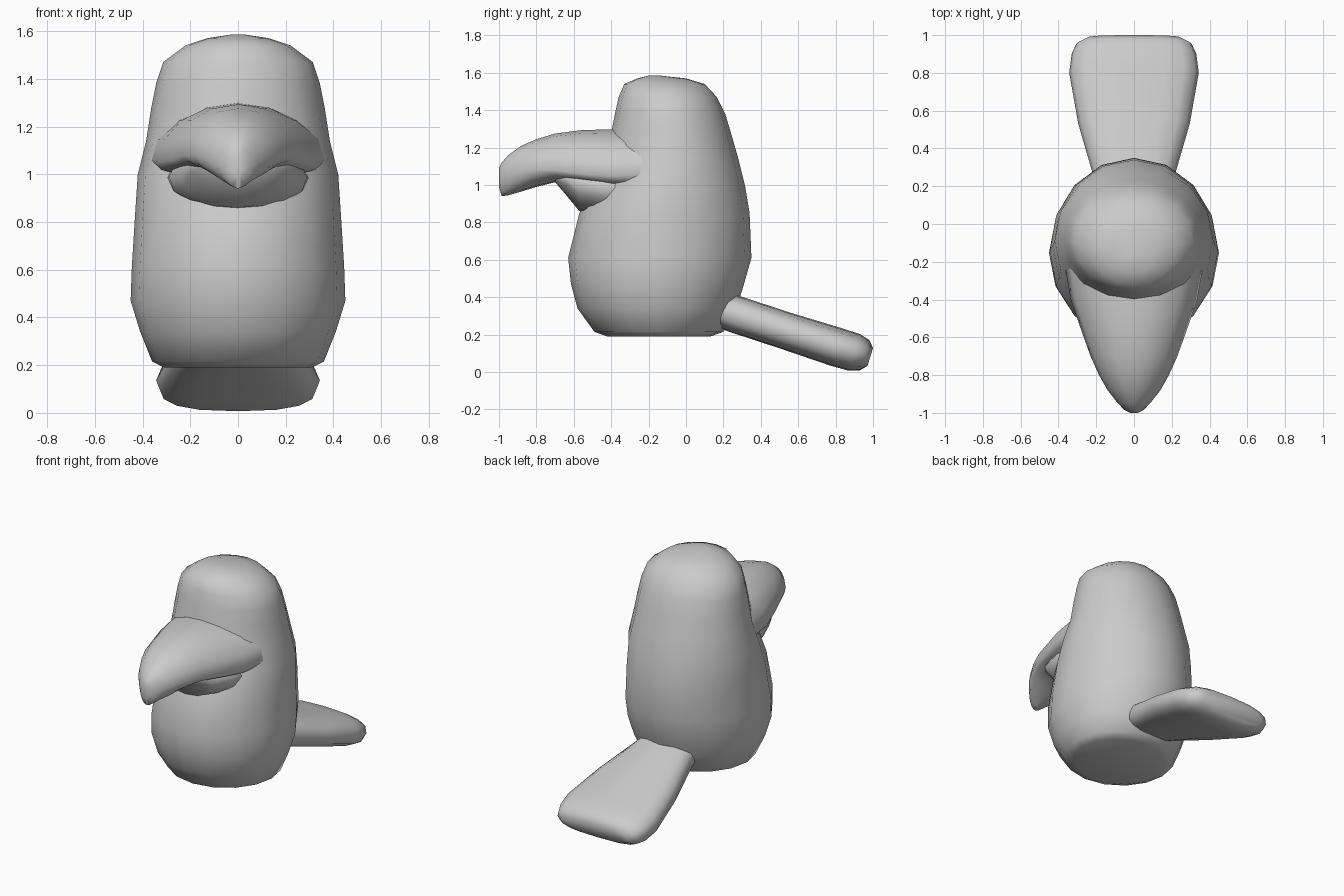
import bpy, bmesh
from math import sin, cos, pi, copysign
from mathutils import Vector


def spow(v, e):
    return copysign(abs(v) ** e, v)


def loft(name, sections, sides=16, power=1.0, angle=1.0):
    """Skin rings given as (centre, half-width, +v radius vector, -v radius vector)."""
    bm = bmesh.new()
    rings = []
    for c, w, up, down in sections:
        ring = []
        for i in range(sides):
            a = 2 * pi * i / sides
            s = spow(sin(a), power)
            v = up * s if s >= 0 else down * -s
            ring.append(bm.verts.new(Vector(c) + Vector((w * spow(cos(a), power), 0, 0)) + v))
        rings.append(ring)
    for r0, r1 in zip(rings, rings[1:]):
        for i in range(sides):
            j = (i + 1) % sides
            bm.faces.new((r0[i], r0[j], r1[j], r1[i]))
    bm.faces.new(rings[0])
    bm.faces.new(rings[-1])
    bmesh.ops.recalc_face_normals(bm, faces=bm.faces)
    mesh = bpy.data.meshes.new(name)
    bm.to_mesh(mesh)
    bm.free()
    ob = bpy.data.objects.new(name, mesh)
    bpy.context.collection.objects.link(ob)
    bpy.ops.object.select_all(action='DESELECT')
    ob.select_set(True)
    bpy.context.view_layer.objects.active = ob
    bpy.ops.object.shade_smooth_by_angle(angle=angle)
    return ob


# Body and head: z, half-width, front y, back y
body = [(0.19, 0.31, -0.42, 0.13), (0.215, 0.36, -0.49, 0.20), (0.34, 0.41, -0.58, 0.27),
        (0.47, 0.45, -0.615, 0.31), (0.61, 0.445, -0.63, 0.35), (0.85, 0.43, -0.57, 0.34),
        (1.0, 0.42, -0.49, 0.315), (1.14, 0.385, -0.43, 0.28), (1.28, 0.363, -0.40, 0.24),
        (1.38, 0.343, -0.38, 0.21), (1.47, 0.313, -0.36, 0.165), (1.54, 0.22, -0.33, 0.10),
        (1.57, 0.13, -0.26, 0.0), (1.585, 0.03, -0.20, -0.14)]
loft("body", [((0, (f + b) / 2, z), w, Vector((0, (b - f) / 2, 0)), Vector((0, (f - b) / 2, 0)))
              for z, w, f, b in body])


# Sections facing y: y, half-width, bottom z, widest z, top z
def along_y(rows):
    return [((0, y, m), w, Vector((0, 0, t - m)), Vector((0, 0, b - m))) for y, w, b, m, t in rows]


# Hooked beak
loft("beak", along_y([
    (-0.20, 0.37, 0.95, 1.06, 1.29), (-0.40, 0.335, 0.97, 1.05, 1.298),
    (-0.56, 0.28, 1.00, 1.06, 1.293), (-0.70, 0.23, 1.015, 1.08, 1.275),
    (-0.80, 0.185, 0.99, 1.08, 1.245), (-0.88, 0.14, 0.965, 1.07, 1.21),
    (-0.95, 0.085, 0.945, 1.05, 1.16), (-0.985, 0.05, 0.94, 1.03, 1.12),
    (-1.0, 0.02, 0.99, 1.04, 1.09)]))

# Lower jaw under the beak
loft("lower_jaw", along_y([
    (-0.30, 0.30, 0.82, 0.98, 1.10), (-0.45, 0.29, 0.84, 0.99, 1.10),
    (-0.57, 0.25, 0.86, 1.01, 1.10), (-0.64, 0.21, 0.945, 1.04, 1.10),
    (-0.70, 0.16, 1.015, 1.05, 1.10)]))

# Tail fan sloping down behind: centre y, centre z, half-width, half-thickness
tail = [(0.05, 0.38, 0.17, 0.09), (0.255, 0.312, 0.215, 0.10), (0.53, 0.222, 0.295, 0.10),
        (0.80, 0.135, 0.343, 0.105), (0.90, 0.105, 0.33, 0.103), (0.955, 0.09, 0.305, 0.085),
        (0.985, 0.08, 0.25, 0.05)]
n = Vector((0, 0.30, 0.95))
loft("tail", [((0, y, z), w, n * t, n * -t) for y, z, w, t in tail], power=0.75)
